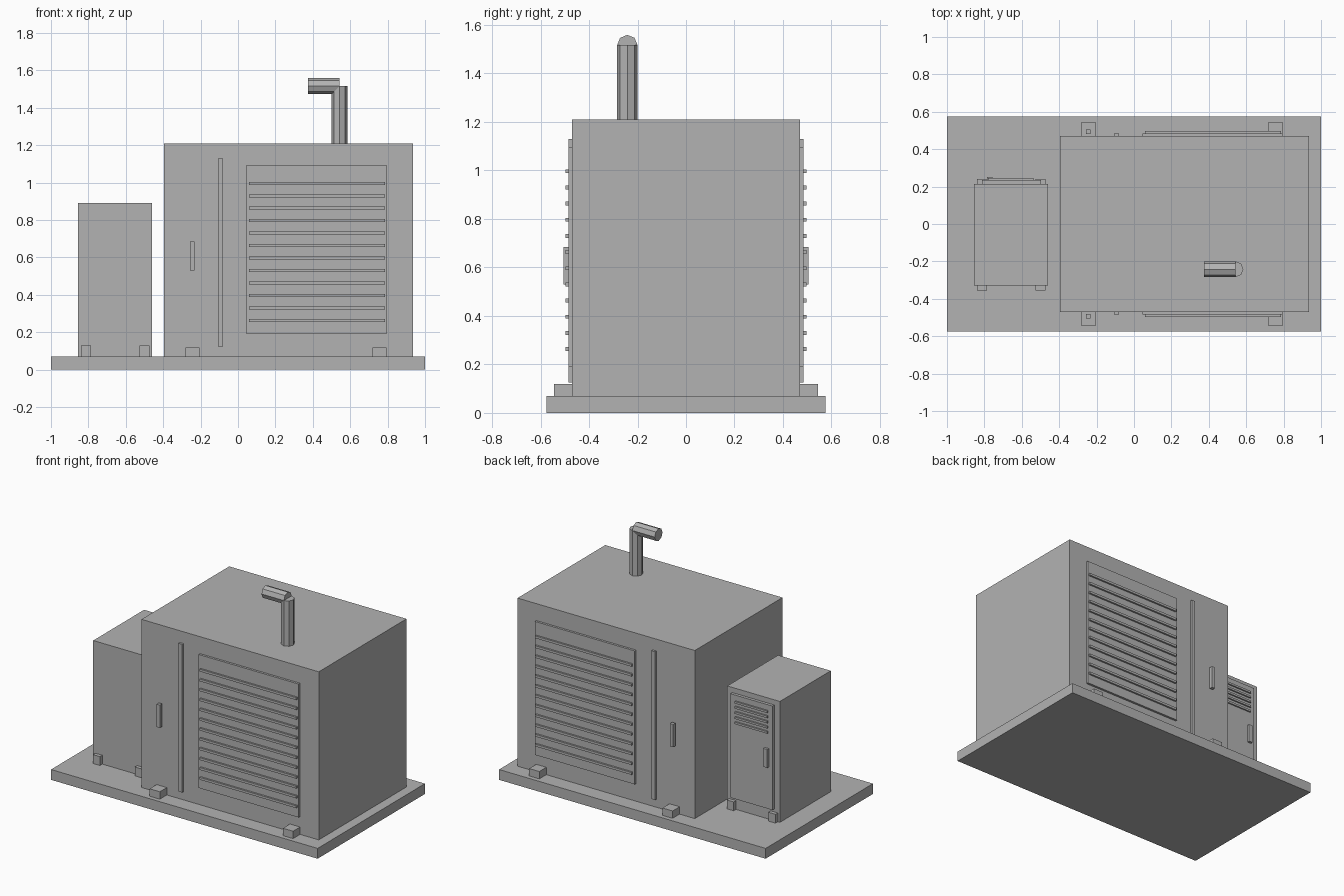
import bpy
import bmesh
from mathutils import Matrix, Vector

cube = bpy.data.objects.get("Cube")
if cube:
    bpy.data.objects.remove(cube, do_unlink=True)

grey = bpy.data.materials.new("painted grey metal")
grey.use_nodes = True
colour = (0.45, 0.45, 0.45, 1)
grey.diffuse_color = colour
grey.node_tree.nodes["Principled BSDF"].inputs["Base Color"].default_value = colour


def add_object(name, bm):
    mesh = bpy.data.meshes.new(name)
    bm.to_mesh(mesh)
    bm.free()
    mesh.materials.append(grey)
    obj = bpy.data.objects.new(name, mesh)
    bpy.context.collection.objects.link(obj)
    return obj


def box(name, x, y, z):
    """Box from (min, max) ranges on each axis."""
    low, high = (Vector(c) for c in zip(x, y, z))
    bm = bmesh.new()
    place = Matrix.Translation((low + high) / 2) @ Matrix.Diagonal((*(high - low), 1))
    bmesh.ops.create_cube(bm, size=1, matrix=place)
    return add_object(name, bm)


def both_sides(name, x, y, z):
    """Box on the front and its mirror image on the back."""
    box("front_" + name, x, (-y[1], -y[0]), z)
    box("back_" + name, x, y, z)


def pipe(name, start, end, radius):
    start, end = Vector(start), Vector(end)
    axis = end - start
    turn = Matrix.Rotation(1.5707963, 4, "Y") if abs(axis.x) > abs(axis.z) else Matrix()
    bm = bmesh.new()
    bmesh.ops.create_cone(bm, cap_ends=True, segments=8, radius1=radius, radius2=radius,
                          depth=axis.length,
                          matrix=Matrix.Translation((start + end) / 2) @ turn)
    return add_object(name, bm)


# Base slab
FLOOR = 0.07
box("base_slab", (-1, 1), (-0.575, 0.575), (0, FLOOR))

# Main cabinet with matching front and back details
SIDE = 0.47
box("main_cabinet", (-0.395, 0.935), (-SIDE, SIDE), (FLOOR, 1.21))
both_sides("louvre_panel", (0.045, 0.795), (SIDE, 0.485), (0.19, 1.095))
for i in range(12):
    z = 0.263 + i * 0.0667
    both_sides(f"louvre_slat_{i + 1}", (0.06, 0.785), (0.485, 0.497), (z - 0.008, z + 0.008))
both_sides("door_strip", (-0.108, -0.08), (SIDE, 0.485), (0.125, 1.13))
both_sides("door_handle", (-0.257, -0.233), (0.481, 0.505), (0.53, 0.685))
for side, x in (("right", -0.243), ("left", 0.757)):
    both_sides(f"{side}_mounting_foot", (x - 0.038, x + 0.038), (SIDE, 0.545), (FLOOR, 0.12))

# Exhaust pipe
pipe("exhaust_stack", (0.543, -0.242, 1.21), (0.543, -0.242, 1.517), 0.042)
pipe("exhaust_outlet", (0.375, -0.242, 1.517), (0.543, -0.242, 1.517), 0.042)

# Control cabinet with its door on the back
box("control_cabinet", (-0.855, -0.46), (-0.33, 0.215), (FLOOR, 0.89))
box("control_door", (-0.813, -0.497), (0.215, 0.235), (0.15, 0.855))
for i in range(5):
    z = 0.67 + i * 0.035
    box(f"vent_slat_{i + 1}", (-0.78, -0.537), (0.235, 0.245), (z - 0.007, z + 0.007))
box("control_handle", (-0.786, -0.757), (0.235, 0.252), (0.435, 0.56))
for side, x in (("right", -0.813), ("left", -0.5)):
    span = (x - 0.026, x + 0.026)
    box(f"front_{side}_control_foot", span, (-0.355, -0.33), (FLOOR, 0.13))
    box(f"back_{side}_control_foot", span, (0.215, 0.24), (FLOOR, 0.13))
